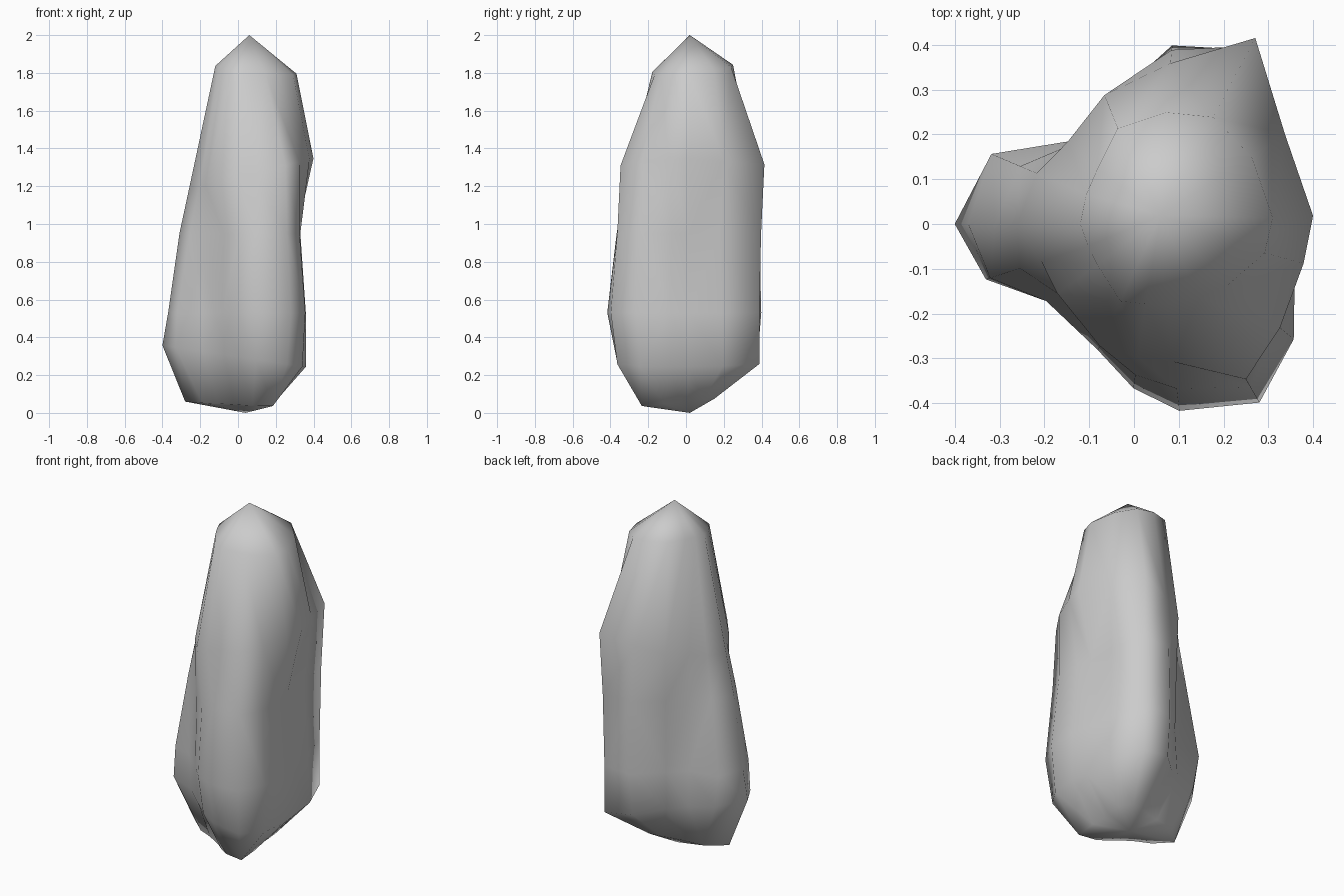
import bpy, bmesh
from math import radians, cos, sin

cube = bpy.data.objects.get("Cube")
if cube:
    bpy.data.objects.remove(cube, do_unlink=True)

CENTRE_X = 0.05
TOP_POINT = (0.06, 0.02, 2.0)
BOTTOM_POINT = (0.04, 0.02, 0.0)

# Directions of the rock's ridges and hollows, counter-clockwise from the east
ANGLES = [3, 35, 62, 85, 112, 137, 157, 180, 198, 215, 245, 262, 277, 300, 320, 345]

# Each ring: height, tilt along x, tilt along y, radii in hundredths
RINGS = [
    (.06, 0, .1, "13 16 17 14 13 16 25 33 25 19 17 19 22 27 18 13"),
    (.29, -.15, 0, "30 34 44 38 27 27 37 45 40 29 29 33 37 42 38 32"),
    (.53, 0, 0, "29 33 44 40 29 27 40 42 39 30 31 37 42 46 40 32"),
    (.95, 0, 0, "26 31 45 39 30 26 33 36 32 27 30 34 37 42 36 29"),
    (1.26, .25, 0, "35 35 47 36 31 27 29 31 27 27 30 30 31 40 36 34"),
    (1.82, -.1, .1, "26 26 27 25 23 18 17 17 16 16 19 18 18 19 21 25"),
]


def make_material(name, colour):
    mat = bpy.data.materials.new(name)
    mat.use_nodes = True
    mat.diffuse_color = colour
    mat.node_tree.nodes["Principled BSDF"].inputs["Base Color"].default_value = colour
    return mat


def add_ring(bm, height, tilt_x, tilt_y, radii):
    ring = []
    for angle, radius in zip(ANGLES, radii.split()):
        x = int(radius) / 100 * cos(radians(angle))
        y = int(radius) / 100 * sin(radians(angle))
        z = height + tilt_x * x + tilt_y * y
        ring.append(bm.verts.new((x + CENTRE_X, y, z)))
    return ring


def neighbours(ring):
    return zip(ring, ring[1:] + ring[:1])


# Standing stone: loft the rings and close both ends to a point
bm = bmesh.new()
rings = [add_ring(bm, *ring) for ring in RINGS]
for lower, upper in zip(rings, rings[1:]):
    for (a, b), (c, d) in zip(neighbours(lower), neighbours(upper)):
        bm.faces.new((a, b, d, c))
top = bm.verts.new(TOP_POINT)
bottom = bm.verts.new(BOTTOM_POINT)
for a, b in neighbours(rings[-1]):
    bm.faces.new((a, b, top))
for a, b in neighbours(rings[0]):
    bm.faces.new((b, a, bottom))
bmesh.ops.triangulate(bm, faces=bm.faces[:])
bmesh.ops.recalc_face_normals(bm, faces=bm.faces[:])
for face in bm.faces:
    face.smooth = True

mesh = bpy.data.meshes.new("standing_rock")
bm.to_mesh(mesh)
bm.free()
mesh.materials.append(make_material("stone_grey", (0.6, 0.6, 0.6, 1)))
rock = bpy.data.objects.new("standing_rock", mesh)
bpy.context.collection.objects.link(rock)
